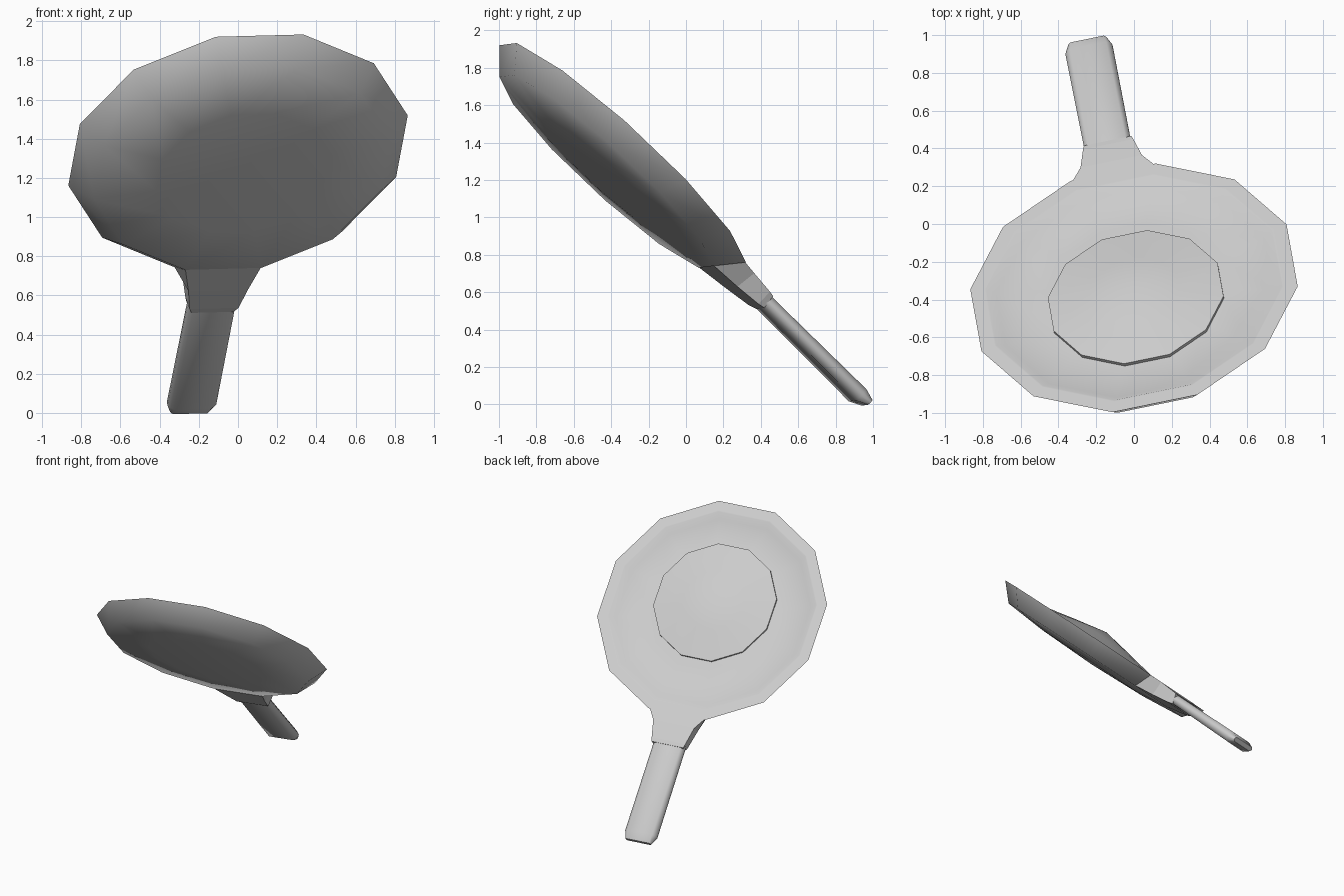
import bpy
import bmesh
from math import cos, sin, pi, radians
from mathutils import Matrix, Vector

if "Cube" in bpy.data.objects:
    bpy.data.objects.remove(bpy.data.objects["Cube"], do_unlink=True)

# Single flat colour
gray = bpy.data.materials.new("light_gray")
gray.use_nodes = True
COLOR = (0.6, 0.6, 0.6, 1.0)
gray.diffuse_color = COLOR
gray.node_tree.nodes["Principled BSDF"].inputs["Base Color"].default_value = COLOR

# Tilted frame: local x runs along the handle, local z is the pan's upward normal
normal = Vector((-0.156, 0.668, 0.727)).normalized()
along = Vector((-0.129, 0.716, -0.686))
along = (along - normal * along.dot(normal)).normalized()
side = normal.cross(along)
FRAME = Matrix((along, side, normal)).transposed().to_4x4()
FRAME.translation = (0, -0.338, 1.34)

SIDES = 12


def loft(name, rings, angle):
    """Bridge a chain of closed rings; a one-point ring is a pole."""
    bm = bmesh.new()
    loops = [[bm.verts.new(p) for p in ring] for ring in rings]
    for a, b in zip(loops, loops[1:]):
        count = max(len(a), len(b))
        for i in range(count):
            j = (i + 1) % count
            if len(a) == 1:
                bm.faces.new((a[0], b[i], b[j]))
            elif len(b) == 1:
                bm.faces.new((a[i], a[j], b[0]))
            else:
                bm.faces.new((a[i], a[j], b[j], b[i]))
    for end in (loops[0], loops[-1]):
        if len(end) > 1:
            bm.faces.new(end)
    bmesh.ops.recalc_face_normals(bm, faces=bm.faces)
    mesh = bpy.data.meshes.new(name)
    bm.to_mesh(mesh)
    bm.free()
    mesh.materials.append(gray)
    obj = bpy.data.objects.new(name, mesh)
    bpy.context.collection.objects.link(obj)
    obj.matrix_world = FRAME
    bpy.ops.object.select_all(action='DESELECT')
    obj.select_set(True)
    bpy.context.view_layer.objects.active = obj
    if angle:
        bpy.ops.object.shade_smooth_by_angle(angle=radians(angle))


def lathe(name, profile, angle, shift=0.0):
    """Turn a radius/height profile into a twelve-sided round part."""
    rings = []
    for r, h in profile:
        turns = [2 * pi * (k + 0.5) / SIDES for k in range(SIDES)] if r else [0]
        rings.append([(r * cos(t) + shift, r * sin(t), h) for t in turns])
    loft(name, rings, angle)


# Shallow pan: rounded underside, flat lip, step down to a gently rising floor
lathe("pan", [(0, -0.17), (0.45, -0.158), (0.77, -0.13), (0.885, 0),
              (0.81, 0), (0.8, 0), (0.75, -0.034), (0.475, -0.014), (0, -0.014)], 65)

# Low conical disc resting in the pan, slightly away from the handle
lathe("domed_disc", [(0, 0.09), (0.24, 0.047), (0.475, 0), (0.475, -0.03)],
      50, shift=-0.067)

# Neck tapering from the pan wall to the handle: x top, x bottom, half widths, heights
neck = [(0.84, 0.73, 0.228, 0.2, -0.001, -0.129),
        (0.936, 0.92, 0.166, 0.155, -0.001, -0.115),
        (1.07, 1.07, 0.136, 0.128, -0.01, -0.1),
        (1.1, 1.11, 0.128, 0.11, -0.014, -0.09)]
loft("neck", [[(xt, -wt, top), (xt, wt, top), (xb, wb, low), (xb, -wb, low)]
              for xt, xb, wt, wb, top, low in neck], 0)


# Flat handle with chamfered long edges and a tapered tip, set slightly sideways
def handle_section(x, shift, w, low, top):
    c = (top - low) * 0.35
    half = [(w - c, top), (w, top - c), (w, low + c), (w - c, low)]
    return ([(x, shift + y, z) for y, z in half]
            + [(x, shift - y, z) for y, z in reversed(half)])


loft("handle", [handle_section(1.03, 0.004, 0.125, -0.087, -0.016),
                handle_section(1.815, 0.013, 0.127, -0.104, -0.022),
                handle_section(1.88, 0.013, 0.102, -0.075, -0.04)], 50)
